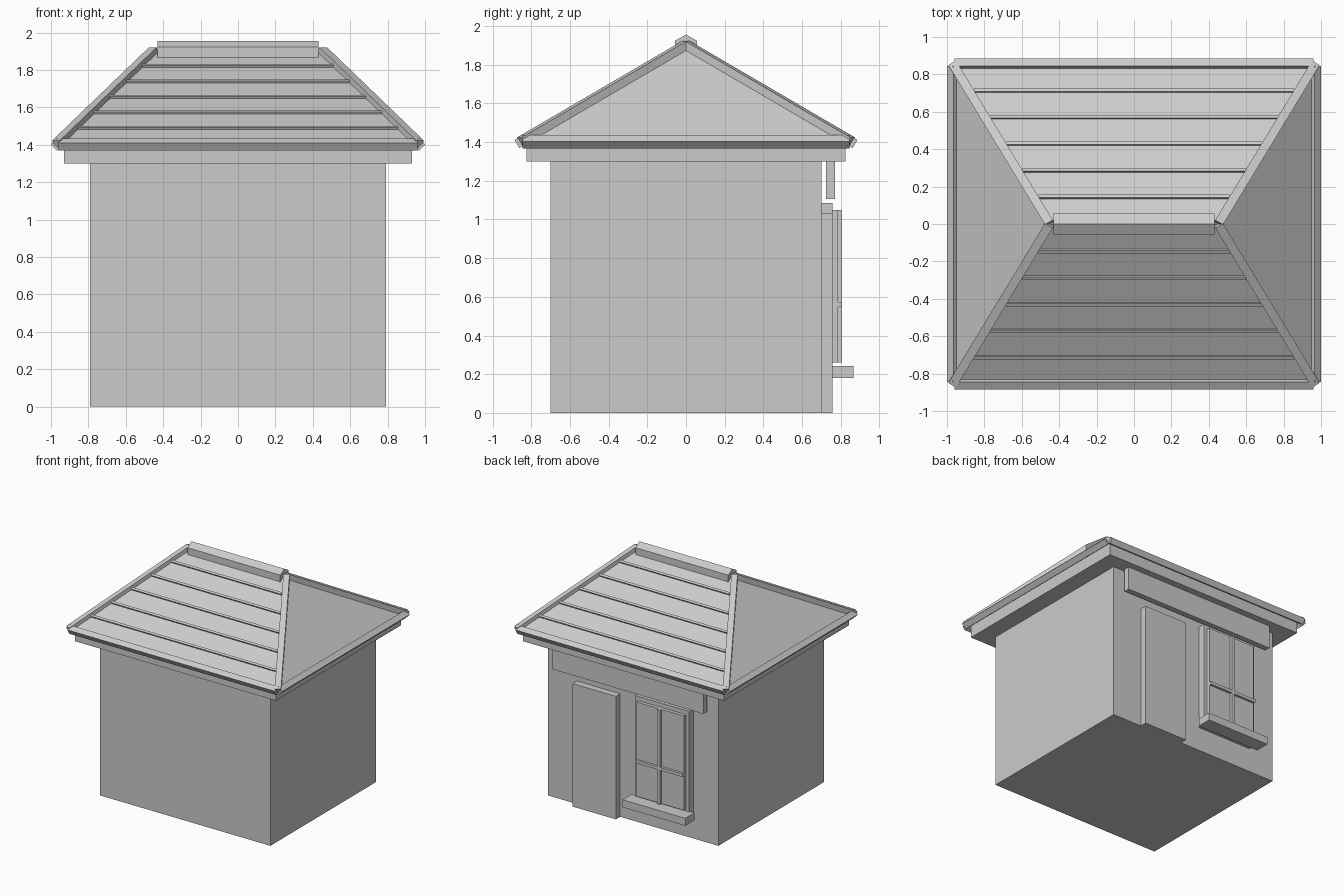
import bpy, bmesh
from mathutils import Vector, Matrix

if "Cube" in bpy.data.objects:
    bpy.data.objects.remove(bpy.data.objects["Cube"])

# One plain grey for the whole model
grey = bpy.data.materials.new("light_grey")
grey.diffuse_color = (0.6, 0.6, 0.6, 1)
grey.use_nodes = True
grey.node_tree.nodes["Principled BSDF"].inputs["Base Color"].default_value = grey.diffuse_color


def finish(name, bm):
    bmesh.ops.recalc_face_normals(bm, faces=bm.faces)
    me = bpy.data.meshes.new(name)
    bm.to_mesh(me)
    bm.free()
    me.materials.append(grey)
    ob = bpy.data.objects.new(name, me)
    bpy.context.collection.objects.link(ob)
    return ob


def box(name, x, y, z):
    """Box from (min, max) ranges."""
    bm = bmesh.new()
    bmesh.ops.create_cube(bm, size=1)
    for v in bm.verts:
        v.co = [(r[0] + r[1]) / 2 + c * (r[1] - r[0]) for r, c in zip((x, y, z), v.co)]
    return finish(name, bm)


def beam(name, p, q, up, width, height):
    """Square-ended beam from p to q with its top facing up."""
    p, q, up = Vector(p), Vector(q), Vector(up)
    d = (q - p).normalized()
    side = up.cross(d).normalized()
    n = d.cross(side)
    bm = bmesh.new()
    bmesh.ops.create_cube(bm, size=1)
    for v in bm.verts:
        c = v.co.copy()
        v.co = (p + q) / 2 + d * c.x * (q - p).length + side * c.y * width + n * c.z * height
    return finish(name, bm)


def prism(name, profile, x0, x1):
    """Extrude a (y, z) profile along x."""
    bm = bmesh.new()
    f = bm.faces.new([bm.verts.new((x0, y, z)) for y, z in profile])
    r = bmesh.ops.extrude_face_region(bm, geom=[f])
    for v in r["geom"]:
        if isinstance(v, bmesh.types.BMVert):
            v.co.x = x1
    return finish(name, bm)


# Walls and the slab under the eaves
box("walls", (-0.79, 0.79), (-0.70, 0.70), (0, 1.31))
box("eaves_slab", (-0.93, 0.93), (-0.825, 0.825), (1.30, 1.40))

# Hipped roof body
EX, EY, EZ = 0.967, 0.853, 1.402      # eave corner
RX, RZ = 0.45, 1.90                   # ridge end
bm = bmesh.new()
base = [bm.verts.new((sx * EX, sy * EY, EZ)) for sx, sy in ((-1, -1), (1, -1), (1, 1), (-1, 1))]
left, right = bm.verts.new((-RX, 0, RZ)), bm.verts.new((RX, 0, RZ))
a, b, c, d = base
for f in ((a, b, right, left), (b, c, right), (c, d, left, right), (d, a, left), (d, c, b, a)):
    bm.faces.new(f)
finish("roof", bm)

# Eave strips, tilted with the slopes
for s in (-1, 1):
    beam("eave_strip_long", (-0.96, s * EY, EZ), (0.96, s * EY, EZ),
         (0, s * (RZ - EZ), EY), 0.048, 0.048)
    beam("eave_strip_side", (s * EX, -0.845, EZ), (s * EX, 0.845, EZ),
         (s * (RZ - EZ), 0, EX - RX), 0.048, 0.048)

# Hip beams and ridge cap
for sx in (-1, 1):
    for sy in (-1, 1):
        beam("hip_beam", (sx * RX, 0, RZ), (sx * EX, sy * EY, EZ), (0, 0, 1), 0.048, 0.048)
prism("ridge_cap", [(-0.056, 1.86), (0.056, 1.86), (0.056, 1.924), (0, 1.956), (-0.056, 1.924)],
      -0.43, 0.43)

# Battens across the two long slopes
for s in (-1, 1):
    for k in range(1, 6):
        t = k / 6
        x = RX + (EX - RX) * t - 0.025
        y, z = s * EY * t, RZ + (EZ - RZ) * t
        beam("roof_batten", (-x, y, z), (x, y, z), (0, s * (RZ - EZ), EY), 0.018, 0.026)

# Door and sign board on the back wall
box("door", (0.12, 0.52), (0.69, 0.757), (0, 1.03))
box("sign_board", (-0.70, 0.70), (0.724, 0.77), (1.107, 1.305))

# Window with sill and glazing bars
WX = -0.31
box("window_frame", (WX - 0.25, WX + 0.25), (0.69, 0.757), (0.20, 1.085))
box("window_pane", (WX - 0.22, WX + 0.22), (0.75, 0.786), (0.26, 1.05))
box("window_bar_upright", (WX - 0.0125, WX + 0.0125), (0.78, 0.806), (0.26, 1.05))
box("window_bar_cross", (WX - 0.22, WX + 0.22), (0.78, 0.806), (0.548, 0.573))
box("window_sill", (WX - 0.29, WX + 0.29), (0.745, 0.866), (0.18, 0.243))
